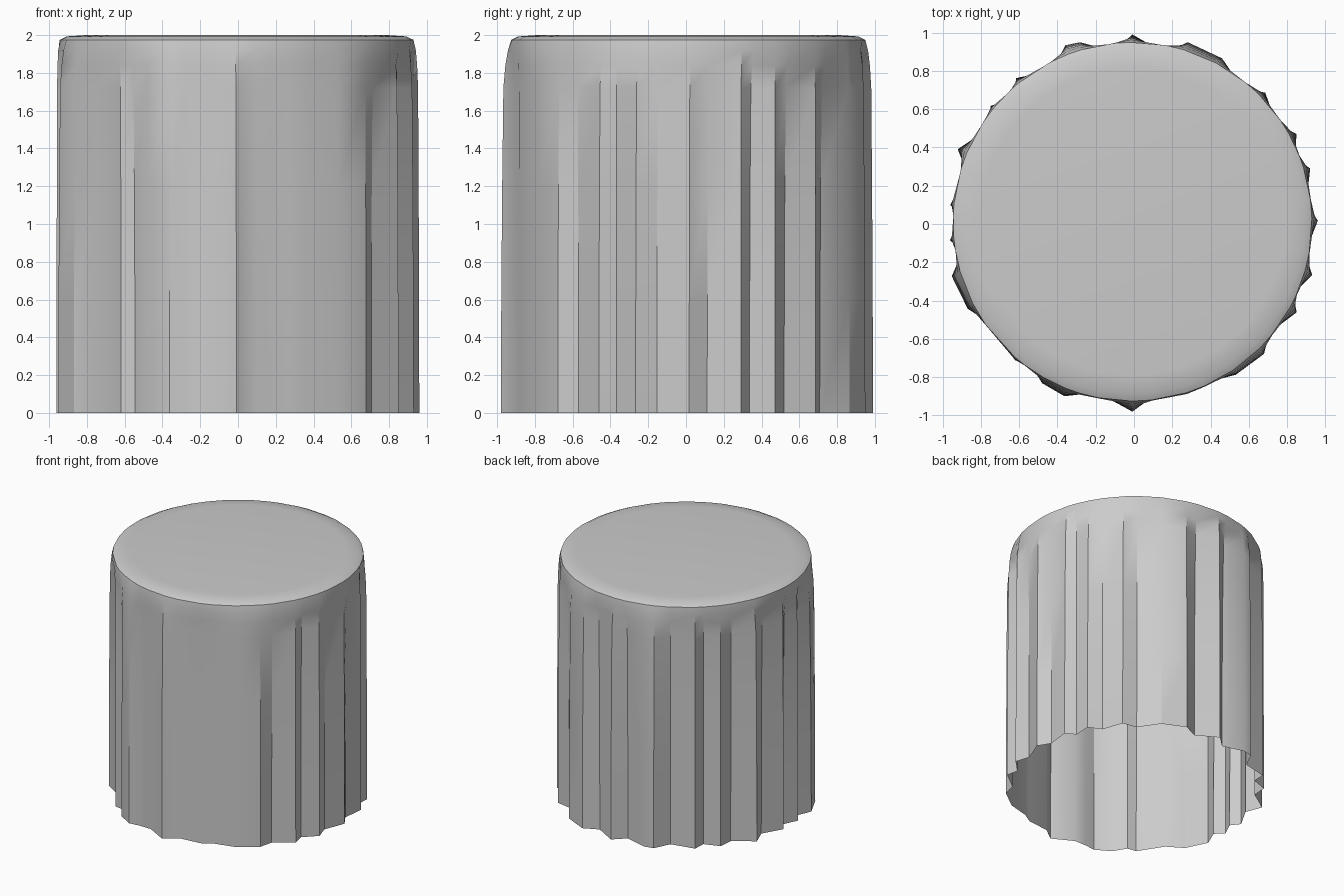
import bpy, bmesh
from math import radians, cos, sin

cube = bpy.data.objects.get("Cube")
if cube:
    bpy.data.objects.remove(cube, do_unlink=True)

# Cloth material
grey = bpy.data.materials.new("grey_cloth")
grey.use_nodes = True
grey.diffuse_color = (0.6, 0.6, 0.6, 1)
grey.node_tree.nodes["Principled BSDF"].inputs["Base Color"].default_value = (0.6, 0.6, 0.6, 1)

# Pleat ridges: angle in degrees and hem radius
ridges = [(1, .96), (17.5, .965), (29, .97), (45, .97), (62, .98), (73.5, .99),
          (90.5, .99), (106.5, .99), (111, 1), (129, .98), (140.5, .97), (157, 1),
          (174, .965), (185, .965), (196, .99), (207, .975), (229, .945), (240, .96),
          (248, .97), (253, .93), (269.5, .98), (287.5, .925), (304, .95),
          (315, .96), (331.5, .967), (344, .968)]
flat_after = {62, 106.5, 196, 240, 248, 304}   # broad folds without a valley

# Hem outline: each ridge drops steeply to a valley, then rises gently
outline = []
for i, (angle, radius) in enumerate(ridges):
    following = ridges[(i + 1) % len(ridges)][0]
    gap = (following - angle) % 360
    outline.append((angle, radius))
    if angle not in flat_after:
        outline.append((angle + gap * .37, .907))

# Rings from hem to rim: height, share of hem shape, round radius
levels = [(0, 1, .94), (.6, .96, .94), (1.2, .87, .94), (1.72, .72, .945),
          (1.84, .5, .945), (1.92, .2, .945), (1.975, 0, .937), (1.993, 0, .9), (2, 0, .8)]

bm = bmesh.new()
rings = []
for z, share, base in levels:
    ring = []
    for angle, radius in outline:
        a = radians(angle)
        r = base + (radius - base) * share
        off = 1 - share
        ring.append(bm.verts.new((r * cos(a) - .008 * off, r * sin(a) + .012 * off, z)))
    rings.append(ring)

# Draped side and top
for low, high in zip(rings, rings[1:]):
    for i in range(len(low)):
        j = (i + 1) % len(low)
        bm.faces.new((low[i], low[j], high[j], high[i]))
bm.faces.new(rings[-1])

mesh = bpy.data.meshes.new("draped_cloth")
bm.to_mesh(mesh)
bm.free()
cloth = bpy.data.objects.new("draped_cloth", mesh)
bpy.context.collection.objects.link(cloth)
mesh.materials.append(grey)

bpy.ops.object.select_all(action='DESELECT')
cloth.select_set(True)
bpy.context.view_layer.objects.active = cloth
bpy.ops.object.shade_smooth_by_angle(angle=radians(30))
